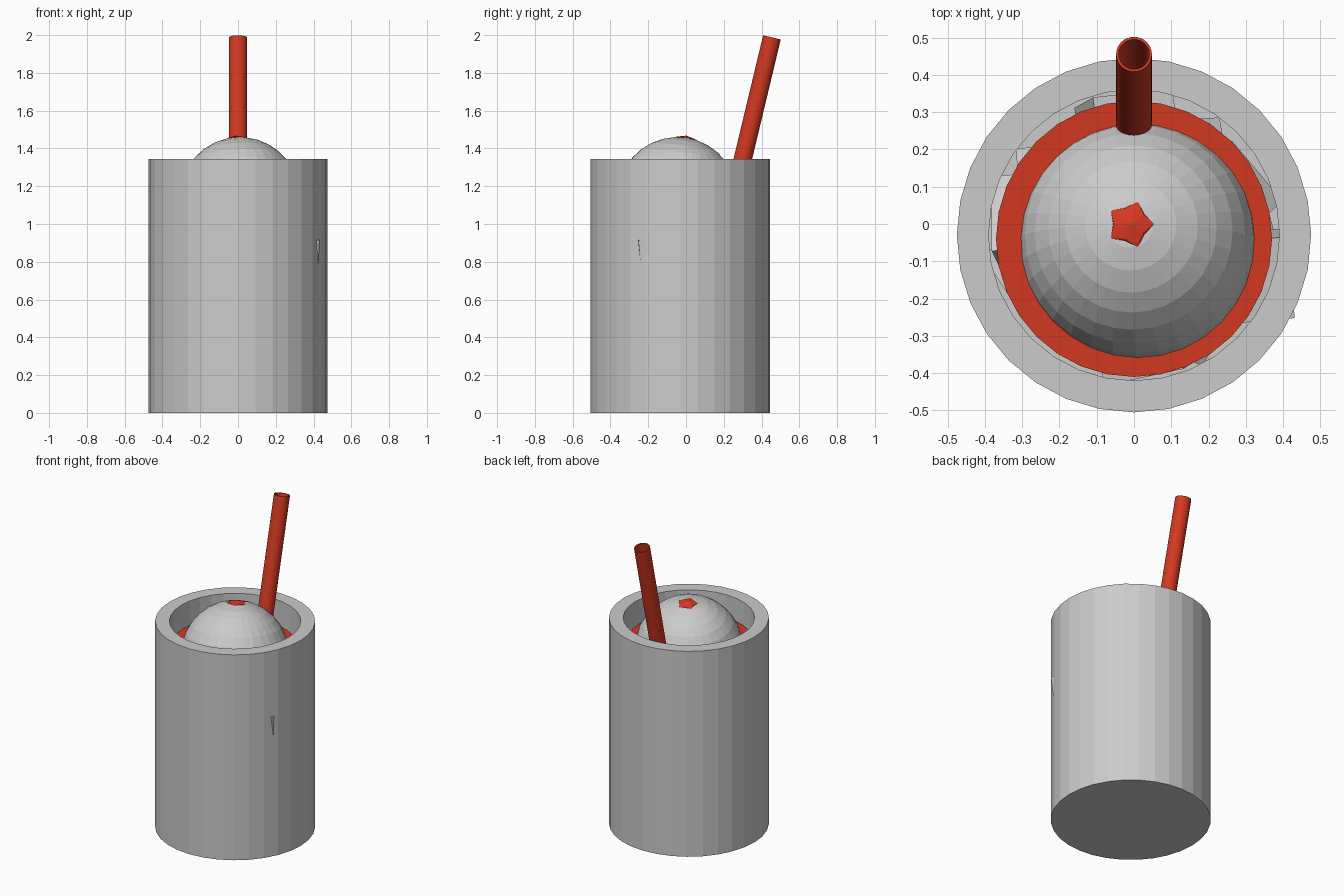
import bpy, bmesh
from math import cos, sin, pi, radians
from mathutils import Vector, Euler

if "Cube" in bpy.data.objects:
    bpy.data.objects.remove(bpy.data.objects["Cube"])

red = bpy.data.materials.new("red")
red.diffuse_color = (0.65, 0.04, 0.015, 1)
red.use_nodes = True
red.node_tree.nodes["Principled BSDF"].inputs["Base Color"].default_value = red.diffuse_color


def add(name, bm, loc=(0, 0, 0), mat=None):
    bmesh.ops.recalc_face_normals(bm, faces=bm.faces[:])
    me = bpy.data.meshes.new(name)
    bm.to_mesh(me)
    bm.free()
    ob = bpy.data.objects.new(name, me)
    ob.location = loc
    bpy.context.collection.objects.link(ob)
    if mat:
        me.materials.append(mat)
    return ob


def lathe(profile, n, closed=False):
    """Revolve (radius, z) points; radius 0 is not used, open ends are capped."""
    bm = bmesh.new()
    rings = [[bm.verts.new((r * cos(2 * pi * i / n), r * sin(2 * pi * i / n), z))
              for i in range(n)] for r, z in profile]
    pairs = list(zip(rings, rings[1:]))
    if closed:
        pairs.append((rings[-1], rings[0]))
    else:
        bm.faces.new(rings[0])
        bm.faces.new(rings[-1])
    for a, b in pairs:
        for i in range(n):
            j = (i + 1) % n
            bm.faces.new((a[i], a[j], b[j], b[i]))
    return bm


# Thick-walled glass
add("glass", lathe([(0.475, 0), (0.475, 1.345), (0.39, 1.345), (0.39, 0.08)], 32),
    (0, -0.03, 0))

# Drink filling the glass
add("drink", lathe([(0.37, 0.1), (0.37, 1.2)], 32), (0, -0.04, 0), red)

# Tilted scoop of ice cream
tilt = Vector((0, 0, 1)).rotation_difference(Vector((-0.0625, 0.14, 0.987)))
centre = (0.01, -0.045, 1.14)
bm = bmesh.new()
bmesh.ops.create_uvsphere(bm, u_segments=32, v_segments=16, radius=0.32)
scoop = add("ice_cream_scoop", bm, centre)
scoop.rotation_mode = 'QUATERNION'
scoop.rotation_quaternion = tilt

# Star sweet sitting on the pole of the scoop
bm = bmesh.new()
top, low = [], []
for i in range(10):
    r, z = (0.068, 0.314) if i % 2 == 0 else (0.047, 0.32)
    x, y = r * cos(pi * i / 5), r * sin(pi * i / 5)
    top.append(bm.verts.new((x, y, z)))
    low.append(bm.verts.new((x, y, 0.29)))
apex = bm.verts.new((0, 0, 0.332))
for i in range(10):
    j = (i + 1) % 10
    bm.faces.new((top[i], top[j], apex))
    bm.faces.new((low[i], low[j], top[j], top[i]))
bm.faces.new(low)
star = add("star_topping", bm, centre, red)
star.rotation_mode = 'QUATERNION'
star.rotation_quaternion = tilt
bev = star.modifiers.new("soft_edges", 'BEVEL')
bev.width = 0.006
bev.segments = 2

# Hollow leaning straw
end, foot = Vector((0, 0.455, 1.988)), Vector((0, 0.01, 0.13))
length = (end - foot).length
straw = add("straw", lathe([(0.048, 0), (0.048, length), (0.041, length), (0.041, 0)],
                           32, closed=True), foot, red)
straw.rotation_mode = 'QUATERNION'
straw.rotation_quaternion = Vector((0, 0, 1)).rotation_difference(end - foot)
with bpy.context.temp_override(object=straw, active_object=straw, selected_objects=[straw],
                               selected_editable_objects=[straw]):
    bpy.ops.object.shade_smooth_by_angle(angle=radians(30))

# Ice cubes against the wall: (direction, reach from glass axis, height, tilt, spin)
cubes = [(-20, 0.481, 0.82, 6, 25), (93, 0.388, 0.95, 14, 5), (60, 0.388, 0.6, 30, 40),
         (28, 0.395, 1.02, 20, 15), (175, 0.395, 0.98, 25, 10), (150, 0.39, 0.5, 15, 35),
         (203, 0.395, 0.75, 35, 20), (275, 0.395, 0.96, 12, 8), (308, 0.39, 0.45, 28, 30),
         (5, 0.39, 0.35, 18, 12)]
for k, (ang, reach, z, lean, spin) in enumerate(cubes):
    d = Vector((cos(radians(ang)), sin(radians(ang)), 0))
    rot = Euler((radians(lean), radians(lean * 0.4), radians(ang + spin))).to_matrix()
    bm = bmesh.new()
    bmesh.ops.create_cube(bm, size=0.22)
    bmesh.ops.rotate(bm, matrix=rot, verts=bm.verts[:])
    far = max(v.co.dot(d) for v in bm.verts)
    add(f"ice_cube_{k + 1}", bm, d * (reach - far) + Vector((0, -0.03, z)))
